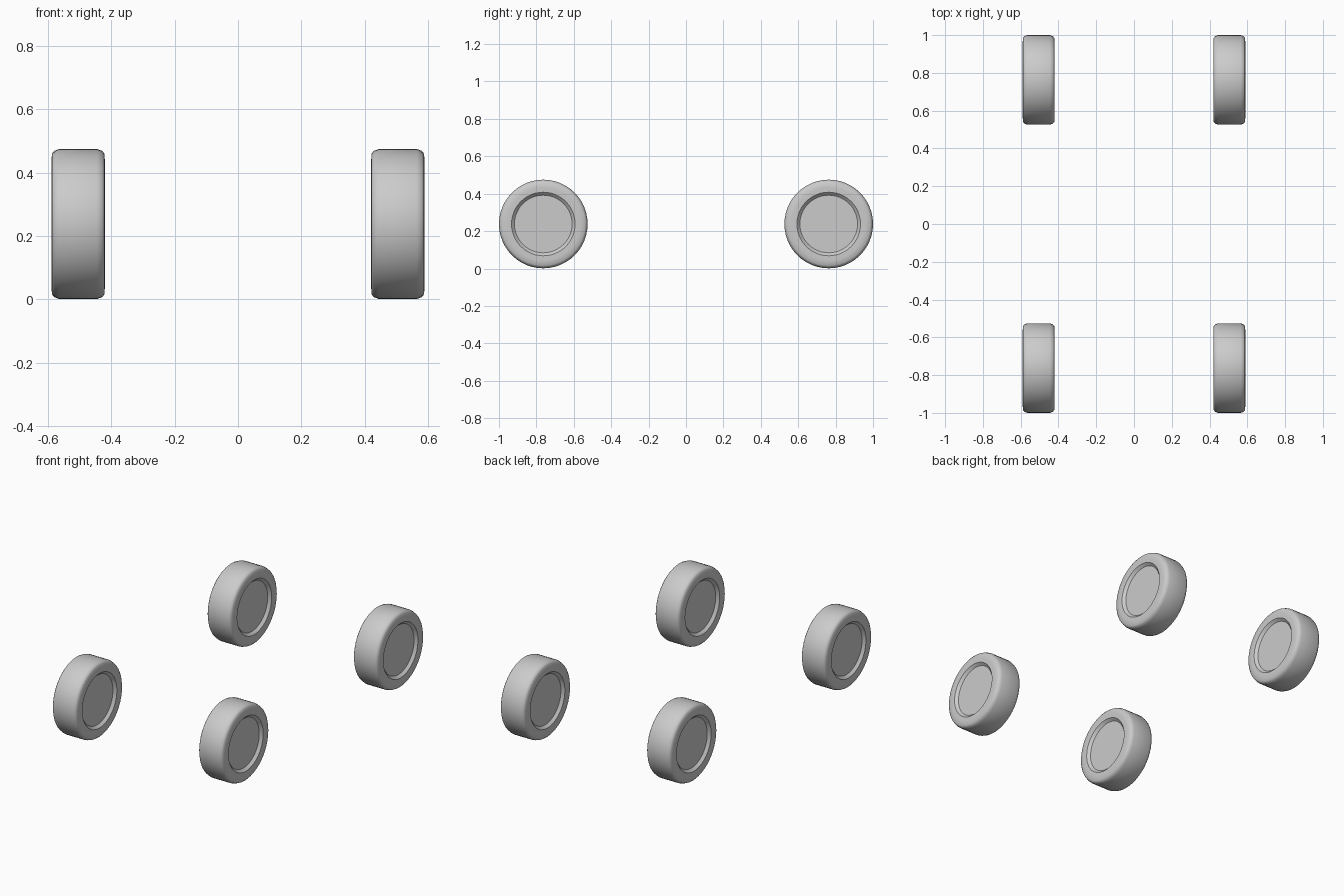
import bpy, bmesh, math
from mathutils import Matrix, Vector

if "Cube" in bpy.data.objects:
    bpy.data.objects.remove(bpy.data.objects["Cube"])

# Half cross-section of a tyre: (distance from mid-plane, radius)
HALF = [(0.085, 0.0), (0.085, 0.0)]
HALF = [(0.068, 0.0), (0.068, 0.154), (0.084, 0.170), (0.0845, 0.195),
        (0.083, 0.222), (0.076, 0.231), (0.060, 0.237)]
PROFILE = HALF + [(-x, r) for x, r in reversed(HALF)]
SEGMENTS = 48


def make_wheel(name, x, y):
    # Spin the tyre profile around the axle (x axis)
    bm = bmesh.new()
    verts = [bm.verts.new((px, 0, r)) for px, r in PROFILE]
    edges = [bm.edges.new(pair) for pair in zip(verts, verts[1:])]
    bmesh.ops.spin(bm, geom=verts + edges, cent=(0, 0, 0), axis=(1, 0, 0),
                   angle=math.tau, steps=SEGMENTS, use_duplicate=False)
    bmesh.ops.remove_doubles(bm, verts=bm.verts, dist=0.0001)
    bmesh.ops.recalc_face_normals(bm, faces=bm.faces)
    mesh = bpy.data.meshes.new(name)
    bm.to_mesh(mesh)
    bm.free()
    obj = bpy.data.objects.new(name, mesh)
    bpy.context.collection.objects.link(obj)
    obj.location = (x, y, 0.238)
    bpy.ops.object.select_all(action='DESELECT')
    obj.select_set(True)
    bpy.context.view_layer.objects.active = obj
    bpy.ops.object.shade_smooth_by_angle(angle=math.radians(40))


# Four wheels, mirrored left/right and front/back
for side, sx in (("left", -1), ("right", 1)):
    for end, sy in (("front", -1), ("back", 1)):
        make_wheel(f"{end}_{side}_wheel", sx * 0.505, sy * 0.763)
